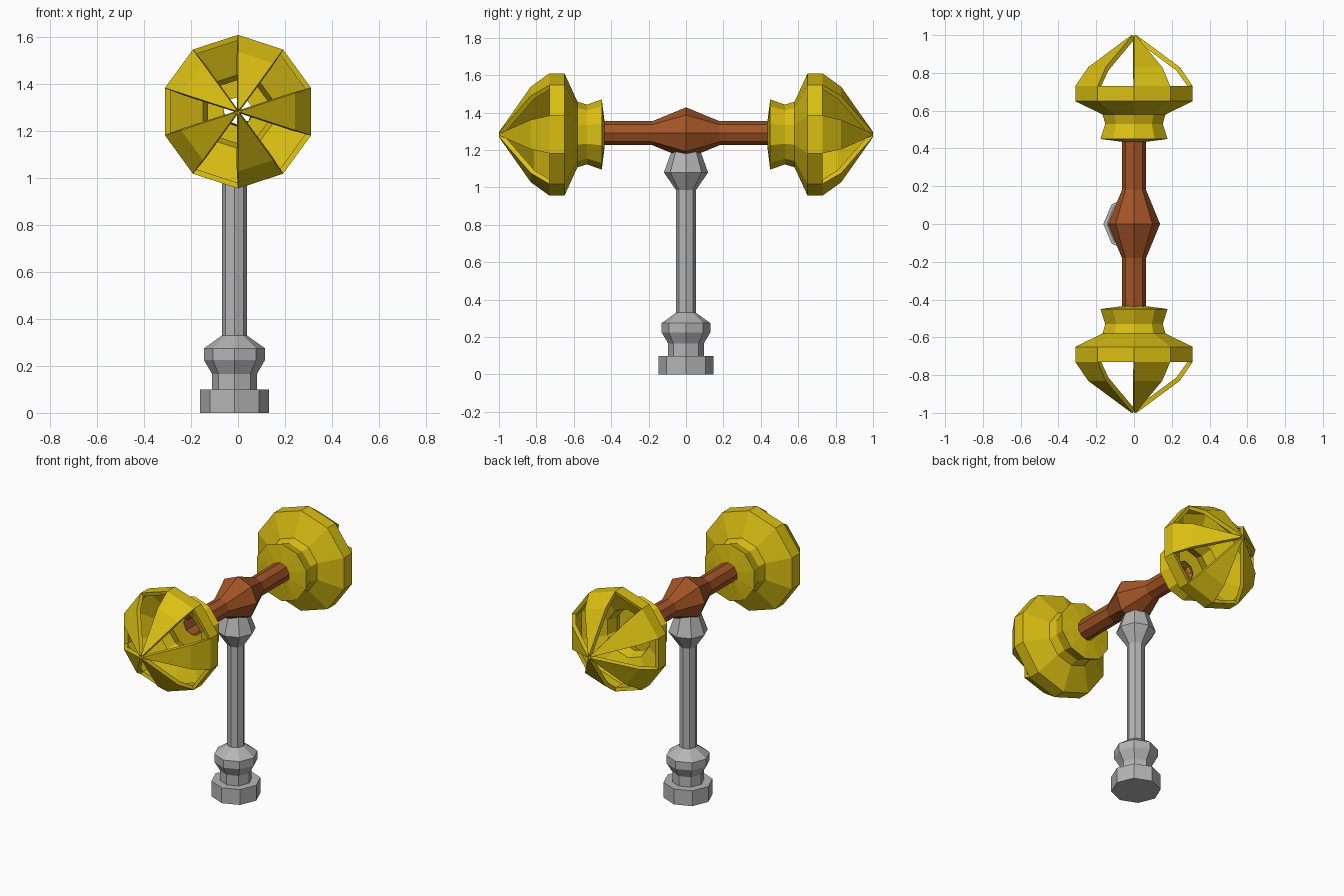
import bpy, bmesh, math

if "Cube" in bpy.data.objects:
    bpy.data.objects.remove(bpy.data.objects["Cube"])


def material(name, rgb):
    m = bpy.data.materials.new(name)
    m.diffuse_color = (*rgb, 1)
    m.use_nodes = True
    m.node_tree.nodes["Principled BSDF"].inputs["Base Color"].default_value = m.diffuse_color
    return m


GREY = material("grey metal", (0.46, 0.46, 0.46))
BROWN = material("brown bar", (0.37, 0.09, 0.02))
YELLOW = material("yellow", (0.70, 0.52, 0.006))


def lathe(name, profile, sides, mat, axis, centre, start=0.0, skip=None, caps=False):
    """Spin (position, radius) pairs around the y or z axis through centre."""
    bm = bmesh.new()
    rings = []
    for pos, r in profile:
        ring = []
        for j in range(sides):
            a = start + 2 * math.pi * j / sides
            c, s = r * math.cos(a), r * math.sin(a)
            p = (c, pos, s) if axis == 'y' else (c, s, pos)
            ring.append(bm.verts.new([p[k] + centre[k] for k in range(3)]))
        rings.append(ring)
    for i in range(len(rings) - 1):
        a, b = rings[i], rings[i + 1]
        for j in range(sides):
            if skip and skip(i, j):
                continue
            k = (j + 1) % sides
            bm.faces.new((a[j], a[k], b[k], b[j]))
    if caps:
        bm.faces.new(rings[0][::-1])
        bm.faces.new(rings[-1])
    mesh = bpy.data.meshes.new(name)
    bm.to_mesh(mesh)
    bm.free()
    mesh.materials.append(mat)
    ob = bpy.data.objects.new(name, mesh)
    bpy.context.collection.objects.link(ob)
    return ob


# Upright stand: stepped base, collar, column and flared top
lathe("stand", [(0, 0.147), (0.1, 0.147), (0.1, 0.095), (0.165, 0.095),
                (0.225, 0.13), (0.275, 0.13), (0.33, 0.053), (0.985, 0.053),
                (1.08, 0.118), (1.20, 0.075)],
      8, GREY, 'z', (-0.015, 0, 0), caps=True)

# Hollow crossbar with a swollen middle
lathe("crossbar", [(0.47, 0.064), (0.18, 0.064), (0, 0.138), (-0.18, 0.064), (-0.47, 0.064)],
      8, BROWN, 'y', (0, 0, 1.29))

# Ribbed cage heads: every second front panel is left open
head_profile = [(-0.435, 0.066), (-0.45, 0.187), (-0.53, 0.16), (-0.58, 0.175),
                (-0.65, 0.327), (-0.73, 0.327), (-0.83, 0.255), (-1.0, 0.014)]
head = lathe("cage_heads", head_profile, 10, YELLOW, 'y', (0, 0, 1.283),
             start=math.pi / 2, skip=lambda i, j: i >= 5 and j % 2 == 0)
wall = head.modifiers.new("wall", 'SOLIDIFY')
wall.thickness = 0.025
wall.offset = -1
mirror = head.modifiers.new("mirror", 'MIRROR')
mirror.use_axis = (False, True, False)
mirror.use_mirror_merge = False
